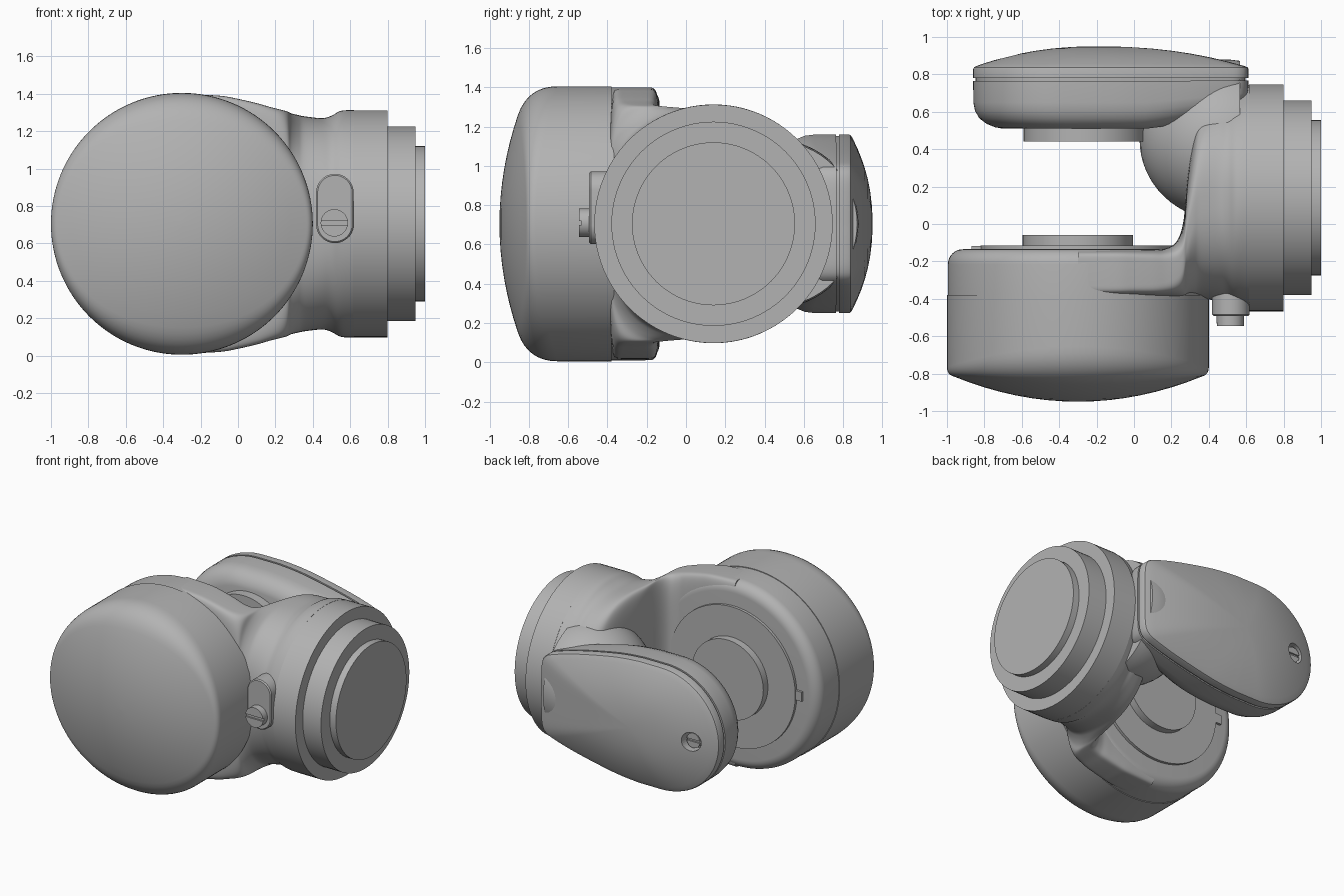
import bpy, bmesh, math
from mathutils import Vector

if "Cube" in bpy.data.objects:
    bpy.data.objects.remove(bpy.data.objects["Cube"])

Z0 = 0.705
PX = -0.3
mat = bpy.data.materials.new("matte grey")
mat.diffuse_color = (0.45, 0.45, 0.45, 1)
mat.use_nodes = True
mat.node_tree.nodes["Principled BSDF"].inputs["Base Color"].default_value = mat.diffuse_color


def loft(name, rings):
    """Skin closed rings of equal point count and cap both ends."""
    bm = bmesh.new()
    vs = [[bm.verts.new(p) for p in r] for r in rings]
    n = len(rings[0])
    for a, b in zip(vs, vs[1:]):
        for i in range(n):
            j = (i + 1) % n
            bm.faces.new((a[i], a[j], b[j], b[i]))
    bm.faces.new(vs[0])
    bm.faces.new(vs[-1])
    bmesh.ops.recalc_face_normals(bm, faces=bm.faces)
    me = bpy.data.meshes.new(name)
    bm.to_mesh(me)
    bm.free()
    me.materials.append(mat)
    ob = bpy.data.objects.new(name, me)
    bpy.context.collection.objects.link(ob)
    return ob


def angles(n):
    return [2 * math.pi * i / n for i in range(n)]


def turn_y(name, profile, x, z=Z0, n=96):
    """Revolve (radius, y) points about an axis along y."""
    return loft(name, [[(x + r * math.cos(a), y, z + r * math.sin(a)) for a in angles(n)]
                       for r, y in profile])


def turn_x(name, profile, y, z=Z0, n=96):
    """Revolve (x, radius) points about an axis along x."""
    return loft(name, [[(x, y + r * math.cos(a), z + r * math.sin(a)) for a in angles(n)]
                       for x, r in profile])


def box(name, x0, x1, y0, y1, z0, z1):
    return loft(name, [[(x0, y, z0), (x1, y, z0), (x1, y, z1), (x0, y, z1)] for y in (y0, y1)])


# Front motor housing: domed drum, softer edge at top and bottom than at the sides
def dome(r):
    return -0.95 + 0.15 * (r / 0.7) ** 2


def housing_profile(a):
    f = 0.035 + 0.11 * math.sin(a) ** 2
    pts = [(0.7, -0.38)]
    p0, p1, p2 = Vector((0.7, -0.8 + f)), Vector((0.7, -0.805)), Vector((0.7 - f, dome(0.7 - f)))
    for i in range(9):
        t = i / 8
        pts.append(tuple(p0 * (1 - t) ** 2 + p1 * 2 * t * (1 - t) + p2 * t * t))
    for i in range(1, 9):
        r = max((0.7 - f) * (1 - i / 8), 0.004)
        pts.append((r, dome(r)))
    return pts


cols = [(a, housing_profile(a)) for a in angles(128)]
loft("motor_housing", [[(PX + p[k][0] * math.cos(a), p[k][1], Z0 + p[k][0] * math.sin(a))
                        for a, p in cols] for k in range(len(cols[0][1]))])

# Round plate of the fork arm, with a rounded inner rim
rim = [(0.615 + 0.08 * math.cos(t * math.pi / 16), -0.215 + 0.08 * math.sin(t * math.pi / 16))
       for t in range(9)]
turn_y("arm_disc", [(0.695, -0.385)] + rim, PX, n=128)

# Neck blending the arm plate into the round wrist: x, y min, y max, half height, squareness
NECK = [(-0.3, -0.385, -0.137, 0.695, 10), (-0.1, -0.385, -0.137, 0.685, 10),
        (0.0, -0.385, -0.137, 0.668, 9), (0.1, -0.388, -0.137, 0.645, 8),
        (0.17, -0.39, -0.13, 0.625, 6.5), (0.23, -0.392, -0.09, 0.61, 5),
        (0.265, -0.394, 0.02, 0.6, 4), (0.285, -0.396, 0.25, 0.59, 3.2),
        (0.32, -0.398, 0.5, 0.582, 2.8), (0.36, -0.4, 0.61, 0.574, 2.6),
        (0.45, -0.41, 0.67, 0.565, 2.4), (0.5, -0.42, 0.69, 0.578, 2.2),
        (0.55, -0.445, 0.72, 0.604, 2.05), (0.62, -0.465, 0.745, 0.608, 2)]


def spline(rows, steps):
    out = []
    for i in range(len(rows) - 1):
        q = [rows[max(0, min(len(rows) - 1, i + k))] for k in (-1, 0, 1, 2)]
        for s in range(steps):
            t = s / steps
            out.append([0.5 * (2 * b + (c - a) * t + (2 * a - 5 * b + 4 * c - d) * t * t
                               + (3 * b - a - 3 * c + d) * t ** 3) for a, b, c, d in zip(*q)])
    return out + [rows[-1]]


def power(v, n):
    return math.copysign(abs(v) ** (2 / n), v)


loft("arm_neck", [[(x, (lo + hi) / 2 + (hi - lo) / 2 * power(math.cos(a), n),
                    Z0 + h * power(math.sin(a), n)) for a in angles(128)]
                  for x, lo, hi, h, n in spline(NECK, 5)])

# Stepped wrist flange
turn_x("wrist_flange", [(0.615, 0.607), (0.8, 0.607), (0.8, 0.52), (0.95, 0.52),
                        (0.95, 0.415), (1.0, 0.415)], 0.14)

# Inner bearing ring, boss and index tab
turn_y("bearing_ring", [(0.52, -0.16), (0.52, -0.115)], PX)
turn_y("bearing_boss", [(0.295, -0.13), (0.295, -0.06)], PX)
box("index_tab", -0.87, -0.8, -0.16, -0.118, 0.67, 0.74)

# Rounded elbow linking the neck to the rear cover
turn_x("elbow", [(0.48 - 0.45 * math.cos(t * math.pi / 32), max(0.003, 0.43 * math.sin(t * math.pi / 32)))
                 for t in range(19)], 0.45, n=64)


# Rear cover: round at one end, tapering to a blunt end with rounded corners
def cover_outline():
    half = [(0.612, 0.0), (0.612, 0.12), (0.605, 0.23), (0.575, 0.285), (0.5, 0.32),
            (0.3, 0.375), (0.0, 0.435), (-0.2, 0.455)]
    top = [tuple(p) for p in spline(half, 4)]
    top += [(-0.38 - 0.48 * math.sin(t * math.pi / 40), 0.455 * math.cos(t * math.pi / 40))
            for t in range(0, 21)]
    return top + [(x, -z) for x, z in reversed(top[1:-1])]


outline = cover_outline()
CX = -0.2


def cover_ring(y, s):
    ring = []
    for x, z in outline:
        px = CX + (x - CX) * s
        lift = max(0, px - 0.08) * 0.16 * max(0, min(1, (0.77 - y) / 0.2))
        ring.append((px, y + lift, Z0 + z * s))
    return ring


edge = [(0.51, 0.05), (0.51, 0.4), (0.51, 0.76), (0.517, 0.82), (0.535, 0.89), (0.565, 0.95),
        (0.605, 0.985), (0.65, 0.998), (0.765, 1.0), (0.765, 0.98), (0.78, 0.98), (0.78, 1.0),
        (0.828, 1.0), (0.838, 0.993)]
edge += [(0.95 - 0.112 * s ** 2.2, s) for s in (0.97, 0.92, 0.84, 0.74, 0.62, 0.5, 0.36, 0.2, 0.08, 0.01)]
cover = loft("rear_cover", [cover_ring(y, s) for y, s in edge])
turn_y("rear_cover_boss", [(0.33, 0.44), (0.33, 0.54)], -0.26)

# Screw recess in the rear cover
HX = -0.67
cutter = turn_y("recess_cutter", [(0.07, 0.82), (0.07, 1.1)], HX, n=32)
cutter.hide_render = True
cutter.hide_viewport = True
cut = cover.modifiers.new("recess", 'BOOLEAN')
cut.operation = 'DIFFERENCE'
cut.solver = 'EXACT'
cut.object = cutter


# Slotted screw heads, built from two half discs with a gap between them
def screw(name, x, y0, y1, r, z=Z0):
    turn_y(name + "_body", [(r, y0), (r, y0 + (y1 - y0) * 0.8)], x, z, 40)
    for side, label in ((1, "upper"), (-1, "lower")):
        pts = [(x + r * math.cos(t), z + side * r * math.sin(t))
               for t in [0.14 + (math.pi - 0.28) * i / 20 for i in range(21)]]
        loft(f"{name}_{label}_half", [[(px, y, pz) for px, pz in pts]
                                      for y in (y0 + (y1 - y0) * 0.7, y1)])


screw("cover_screw", HX, 0.81, 0.872, 0.055)

# Oblong button plate and screw on the front of the neck
plate = []
for y, r in ((-0.36, 0.1), (-0.485, 0.1), (-0.493, 0.092)):
    plate.append([(0.518 + r * math.cos(a), y, 0.787 + math.copysign(0.085, math.sin(a) + 1e-9) + r * math.sin(a))
                  for a in [2 * math.pi * (i + 0.5) / 48 for i in range(48)]])
loft("button_plate", plate)
screw("button_screw", 0.515, -0.48, -0.545, 0.073, 0.71)

# Smooth shading with sharp edges kept
bpy.ops.object.select_all(action='DESELECT')
for ob in bpy.context.scene.objects:
    if ob is not cutter and ob != cutter:
        ob.select_set(True)
        bpy.context.view_layer.objects.active = ob
bpy.ops.object.shade_smooth_by_angle(angle=math.radians(32))
